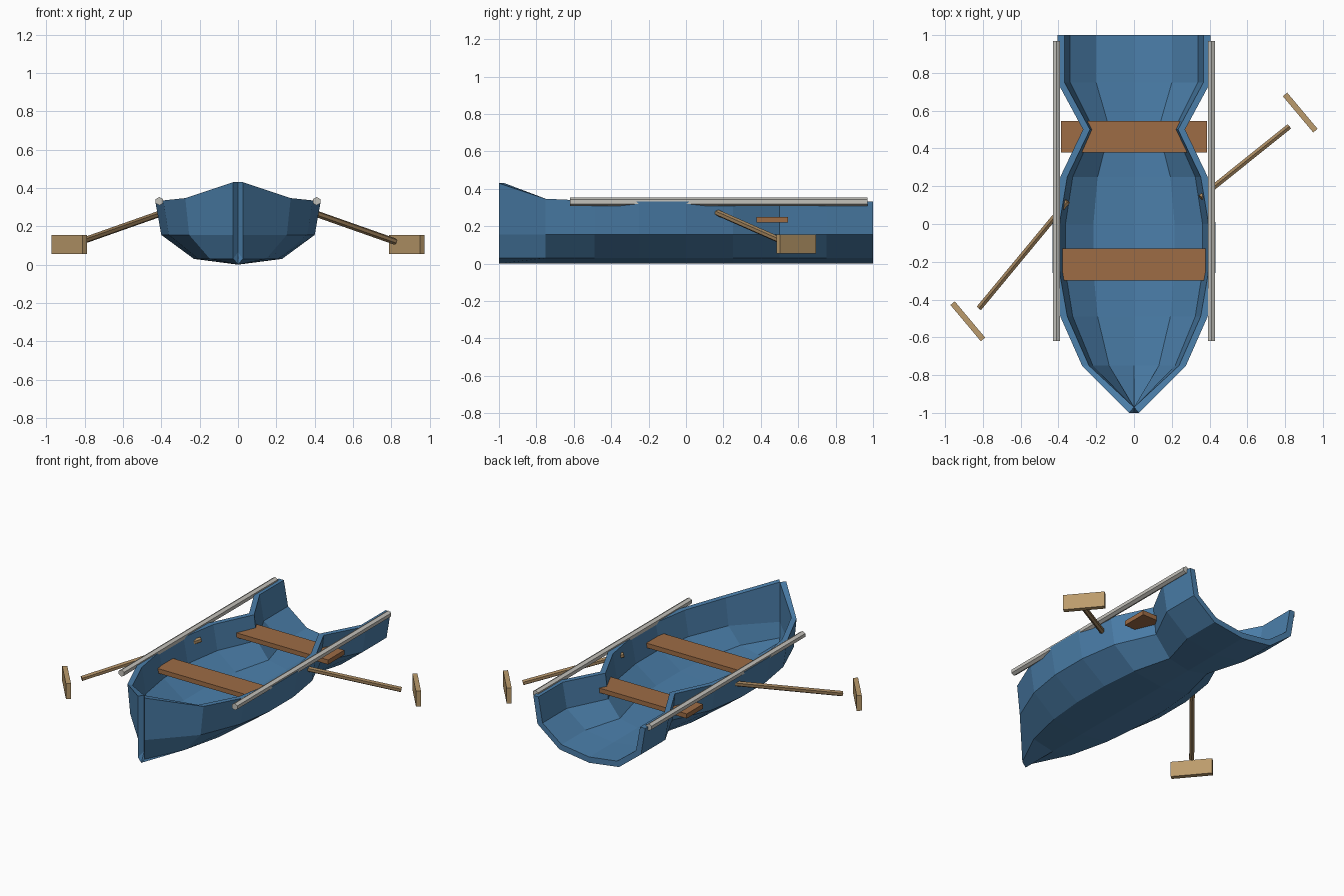
import bpy, bmesh, math
from mathutils import Vector

if "Cube" in bpy.data.objects:
    bpy.data.objects.remove(bpy.data.objects["Cube"])


def material(name, rgb):
    m = bpy.data.materials.new(name)
    m.diffuse_color = (*rgb, 1)
    m.use_nodes = True
    m.node_tree.nodes["Principled BSDF"].inputs["Base Color"].default_value = m.diffuse_color
    return m


BLUE = material("blue_paint", (0.07, 0.21, 0.40))
WOOD = material("seat_wood", (0.34, 0.15, 0.06))
SHAFT = material("shaft_wood", (0.36, 0.23, 0.11))
BLADE = material("blade_wood", (0.50, 0.33, 0.15))
GREY = material("rail_grey", (0.55, 0.54, 0.50))


def finish(bm, name, mat):
    me = bpy.data.meshes.new(name)
    bmesh.ops.recalc_face_normals(bm, faces=bm.faces)
    bm.to_mesh(me)
    bm.free()
    me.materials.append(mat)
    ob = bpy.data.objects.new(name, me)
    bpy.context.collection.objects.link(ob)
    return ob


def box(name, loc, size, mat, angle=0):
    bm = bmesh.new()
    bmesh.ops.create_cube(bm, size=1)
    bmesh.ops.scale(bm, vec=size, verts=bm.verts)
    ob = finish(bm, name, mat)
    ob.location = loc
    ob.rotation_euler.z = angle


def rod(name, a, b, radius, mat, sides=6):
    a, b = Vector(a), Vector(b)
    bm = bmesh.new()
    bmesh.ops.create_cone(bm, cap_ends=True, segments=sides, radius1=radius,
                          radius2=radius, depth=(b - a).length)
    ob = finish(bm, name, mat)
    ob.location = (a + b) / 2
    ob.rotation_mode = 'QUATERNION'
    ob.rotation_quaternion = (b - a).to_track_quat('Z', 'Y')


# Hull stations: y, half width at the rim, rim height
STATIONS = [(-1, 0.025, 0.43), (-0.75, 0.275, 0.347), (-0.49, 0.39, 0.335),
            (-0.25, 0.432, 0.333), (0, 0.432, 0.333), (0.25, 0.39, 0.333),
            (0.5, 0.27, 0.333), (0.75, 0.405, 0.333), (1, 0.405, 0.333)]


def section(y, w, h):
    """Outer skin then inner skin, each as seven points from left to right."""
    bow = y == -1
    k = w / 0.432
    outer = [(w, h), (w if bow else 0.40 * k, 0.155),
             (w if bow else 0.23 * k, 0.03), (0, 0)]
    inner = [(w - 0.037, h), (0.40 * k - 0.037, 0.17),
             (0.23 * k - 0.015, 0.065), (0, 0.038)]
    rows = []
    for half, yy in ((outer, y), (inner, -0.97 if bow else y)):
        half = [(max(x, 0), z) for x, z in half]
        full = [(-x, z) for x, z in half] + half[-2::-1]
        rows.append([(x, yy, z) for x, z in full])
    return rows


# Hull with an open stern
bm = bmesh.new()
rings = []
for st in STATIONS:
    o, i = section(*st)
    rings.append([bm.verts.new(p) for p in o + i[::-1]])
for r, s in zip(rings, rings[1:]):
    for j in range(14):
        k = (j + 1) % 14
        bm.faces.new((r[j], r[k], s[k], s[j]))
for r in (rings[0], rings[-1]):
    for j in range(6):
        bm.faces.new((r[j], r[j + 1], r[12 - j], r[13 - j]))
bmesh.ops.remove_doubles(bm, verts=bm.verts, dist=0.0005)
finish(bm, "hull", BLUE)

# Seats
for name, y in (("front_seat", -0.215), ("rear_seat", 0.462)):
    box(name, (0, y, 0.235), (0.775, 0.168, 0.03), WOOD)

# Side rails
for name, x in (("left_rail", -0.41), ("right_rail", 0.41)):
    rod(name, (x, -0.62, 0.331), (x, 0.97, 0.331), 0.022, GREY)

# Oars
for side, s, y0, y1, by in (("left", -1, 0.12, -0.445, -0.515),
                            ("right", 1, 0.14, 0.515, 0.59)):
    rod(side + "_oar_shaft", (s * 0.352, y0, 0.285), (s * 0.82, y1, 0.12), 0.017, SHAFT)
    box(side + "_oar_blade", (s * 0.88, by, 0.105), (0.25, 0.03, 0.10), BLADE,
        math.radians(-50))
